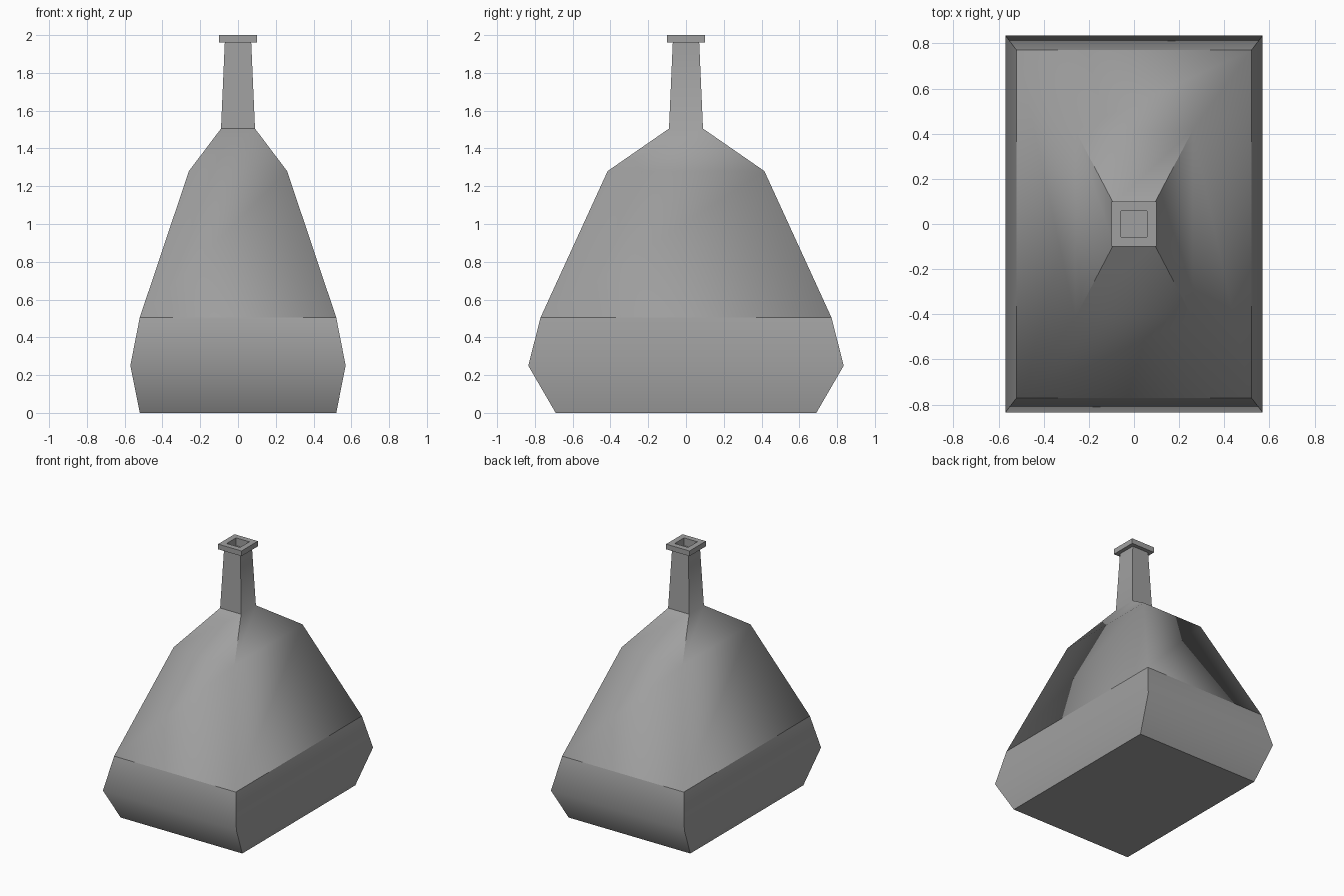
import bpy
import bmesh

cube = bpy.data.objects.get("Cube")
if cube:
    bpy.data.objects.remove(cube, do_unlink=True)

grey = bpy.data.materials.new("plain grey")
grey.use_nodes = True
colour = (0.35, 0.35, 0.35, 1)
grey.diffuse_color = colour
grey.node_tree.nodes["Principled BSDF"].inputs["Base Color"].default_value = colour


def loft(name, rings, is_sharp, cap_first=False, cap_last=False):
    """Skin rectangular rings (half x, half y, z); is_sharp(level, kind) marks creases."""
    bm = bmesh.new()
    corners = ((-1, -1), (1, -1), (1, 1), (-1, 1))
    loops = [[bm.verts.new((sx * hx, sy * hy, z)) for sx, sy in corners]
             for hx, hy, z in rings]
    for low, high in zip(loops, loops[1:]):
        for i in range(4):
            j = (i + 1) % 4
            bm.faces.new((low[i], low[j], high[j], high[i])).smooth = True
    if cap_first:
        bm.faces.new(loops[0][::-1])
    if cap_last:
        bm.faces.new(loops[-1])
    # Ring edges run along x (front/back) or y (sides); the rest are corners
    level = {v: i for i, loop in enumerate(loops) for v in loop}
    for e in bm.edges:
        a, b = e.verts
        if level[a] != level[b]:
            kind = "corner"
        else:
            kind = "front" if abs(a.co.y - b.co.y) < 1e-5 else "side"
        e.smooth = not is_sharp(min(level[a], level[b]), kind)
    mesh = bpy.data.meshes.new(name)
    bm.to_mesh(mesh)
    bm.free()
    mesh.materials.append(grey)
    obj = bpy.data.objects.new(name, mesh)
    bpy.context.collection.objects.link(obj)
    return obj


# Bulging base: crisp corners, soft middle crease
loft("base", [(0.52, 0.69, 0), (0.57, 0.835, 0.25), (0.52, 0.77, 0.505)],
     lambda level, kind: kind == "corner" or level == 0, cap_first=True)

# Tapered hood with soft corners, running into the square neck
loft("hood_and_neck",
     [(0.52, 0.77, 0.505), (0.26, 0.415, 1.28), (0.09, 0.09, 1.505), (0.07, 0.07, 1.96)],
     lambda level, kind: (kind == "corner" and level > 0) or (kind == "front" and level == 2))

# Square rim with a recessed mouth
loft("mouth_rim",
     [(0.07, 0.07, 1.96), (0.1, 0.1, 1.96), (0.1, 0.1, 2), (0.057, 0.057, 2), (0.057, 0.057, 1.94)],
     lambda level, kind: True, cap_last=True)
